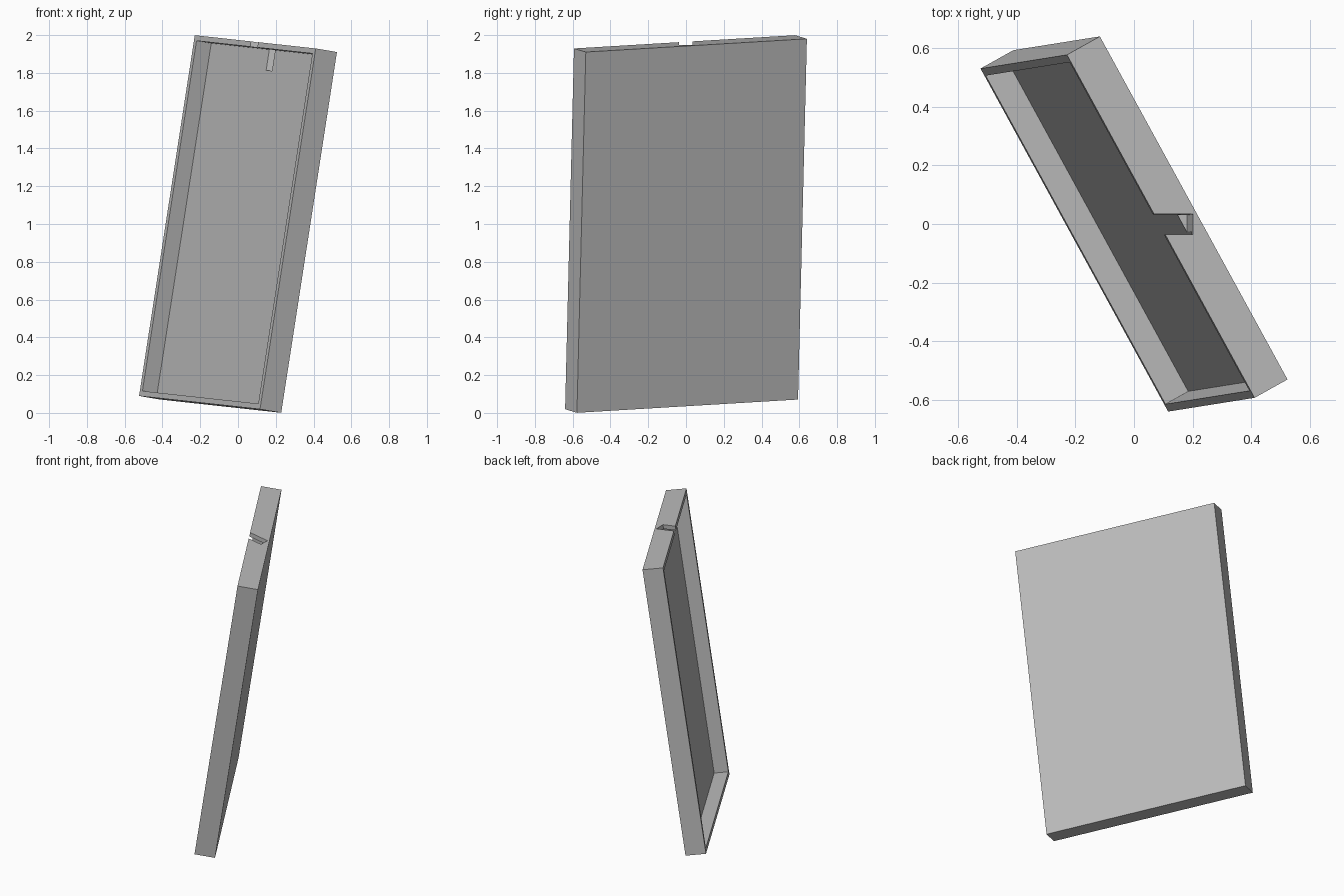
import bpy, bmesh
from mathutils import Matrix, Vector

cube = bpy.data.objects.get("Cube")
if cube:
    bpy.data.objects.remove(cube, do_unlink=True)

WIDTH, DEPTH, HEIGHT = 1.336, 0.13, 1.933
WALL, CAVITY = 0.04, 0.09

grey = bpy.data.materials.new("plain grey")
grey.use_nodes = True
colour = (0.5, 0.5, 0.5, 1)
grey.diffuse_color = colour
grey.node_tree.nodes["Principled BSDF"].inputs["Base Color"].default_value = colour


def frame(across, up, origin):
    """Orthonormal placement from a width direction and a height direction."""
    z = Vector(up).normalized()
    x = Vector(across)
    x = (x - z * x.dot(z)).normalized()
    y = z.cross(x)
    return Matrix.Translation(origin) @ Matrix((x, y, z)).transposed().to_4x4()


def box(name, size, centre, placement, hollow=False):
    bm = bmesh.new()
    bmesh.ops.create_cube(bm, size=1)
    bmesh.ops.scale(bm, vec=size, verts=bm.verts)
    bmesh.ops.translate(bm, vec=centre, verts=bm.verts)
    if hollow:
        # Inset the open side and push it in to form the cavity
        bm.normal_update()
        front = min(bm.faces, key=lambda f: f.normal.y)
        bmesh.ops.inset_individual(bm, faces=[front], thickness=WALL)
        floor = bmesh.ops.extrude_discrete_faces(bm, faces=[front])["faces"][0]
        bmesh.ops.translate(bm, vec=(0, CAVITY, 0), verts=floor.verts)
    bmesh.ops.transform(bm, matrix=placement, verts=bm.verts)
    mesh = bpy.data.meshes.new(name)
    bm.to_mesh(mesh)
    bm.free()
    mesh.materials.append(grey)
    obj = bpy.data.objects.new(name, mesh)
    bpy.context.collection.objects.link(obj)
    return obj


# Leaning open tray
up = (0.295, 0.047, 1.91)
tray = box("tray", (WIDTH, DEPTH, HEIGHT), (0, 0, 0),
           frame((0.64, -1.17, -0.07), up, (0, 0, 1)), hollow=True)

# Slot through the top wall that bites into the panel behind it
slot = box("slot_cutter", (0.35, 0.07, 0.3), (-0.175, 0, 0.15),
           frame((1, 0, 0), up, (0.18, -0.005, 1.81)))
slot.hide_render = True

cut = tray.modifiers.new("slot", 'BOOLEAN')
cut.operation = 'DIFFERENCE'
cut.solver = 'EXACT'
cut.object = slot
bpy.context.view_layer.objects.active = tray
bpy.ops.object.modifier_apply(modifier=cut.name)
bpy.data.objects.remove(slot, do_unlink=True)
